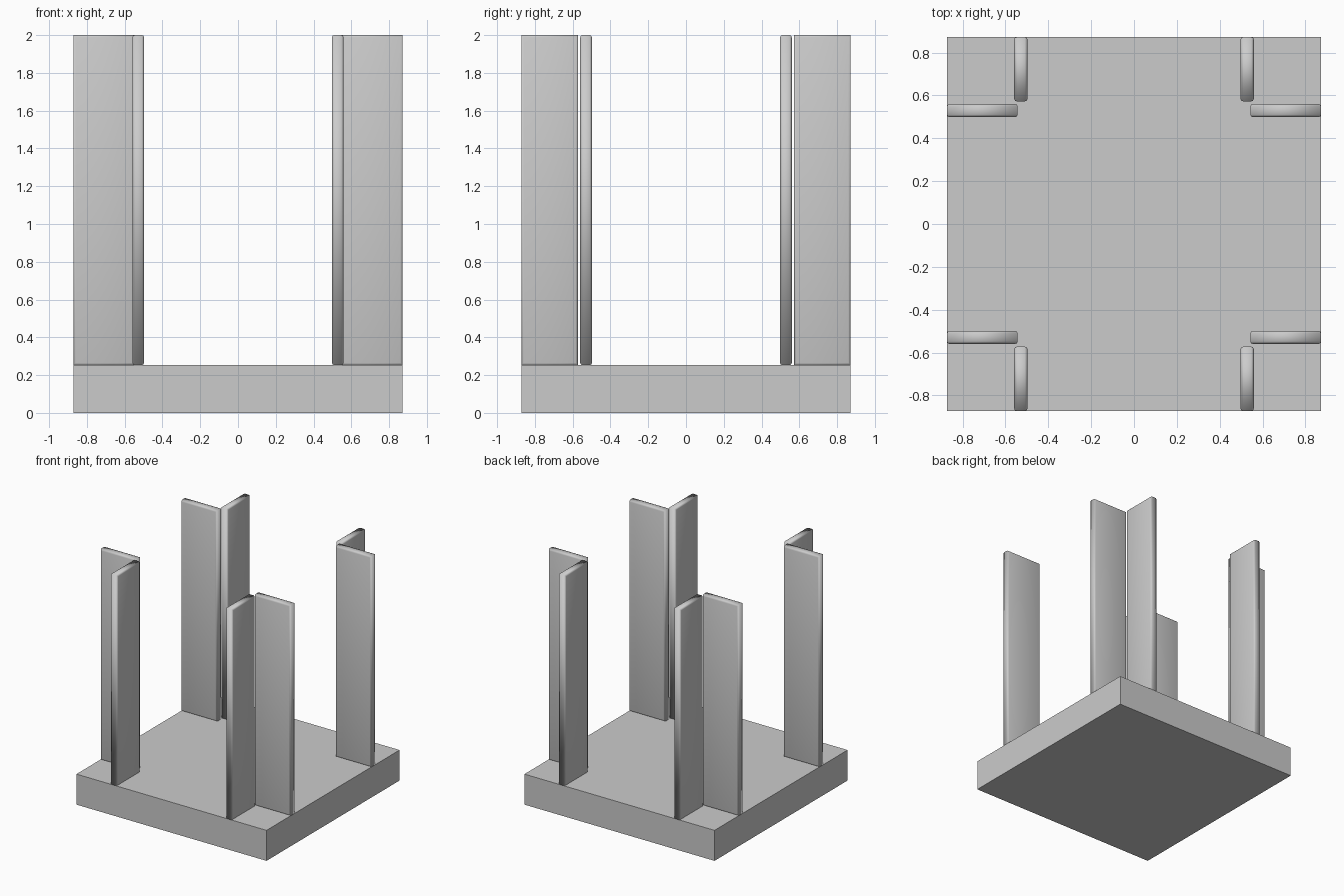
import bpy, bmesh
from mathutils import Vector

if "Cube" in bpy.data.objects:
    bpy.data.objects.remove(bpy.data.objects["Cube"])

BASE_TOP = 0.253


def box(name, lo, hi, thin_axis=None, bevel=0.012):
    """Box between two corners; the rims of its two wide faces may be bevelled."""
    lo, hi = Vector(lo), Vector(hi)
    bm = bmesh.new()
    bmesh.ops.create_cube(bm, size=1)
    for v in bm.verts:
        v.co = Vector([(lo[i] + hi[i]) / 2 + v.co[i] * (hi[i] - lo[i]) for i in range(3)])
    if thin_axis is not None:
        bm.normal_update()
        rims = [e for e in bm.edges
                if any(abs(f.normal[thin_axis]) > 0.9 for f in e.link_faces)]
        bmesh.ops.bevel(bm, geom=rims, offset=bevel, segments=2, profile=0.5,
                        affect='EDGES', clamp_overlap=True)
        for f in bm.faces:
            f.smooth = True
    bmesh.ops.recalc_face_normals(bm, faces=bm.faces)
    mesh = bpy.data.meshes.new(name)
    bm.to_mesh(mesh)
    bm.free()
    obj = bpy.data.objects.new(name, mesh)
    bpy.context.collection.objects.link(obj)
    return obj


def mirrored(name, near, far, sx, sy, thin_axis):
    """Panel given in the +x +y quarter, placed in the quarter (sx, sy)."""
    xs = sorted((near[0] * sx, far[0] * sx))
    ys = sorted((near[1] * sy, far[1] * sy))
    box(name, (xs[0], ys[0], BASE_TOP), (xs[1], ys[1], 2.0), thin_axis)


# square base slab
box("base_slab", (-0.872, -0.872, 0), (0.872, 0.872, BASE_TOP))

# pair of upright panels at each corner
for sx, side in ((-1, "left"), (1, "right")):
    for sy, end in ((-1, "front"), (1, "back")):
        mirrored(f"{end}_{side}_cross_panel", (0.543, 0.498), (0.872, 0.56), sx, sy, 1)
        mirrored(f"{end}_{side}_long_panel", (0.497, 0.572), (0.559, 0.872), sx, sy, 0)
